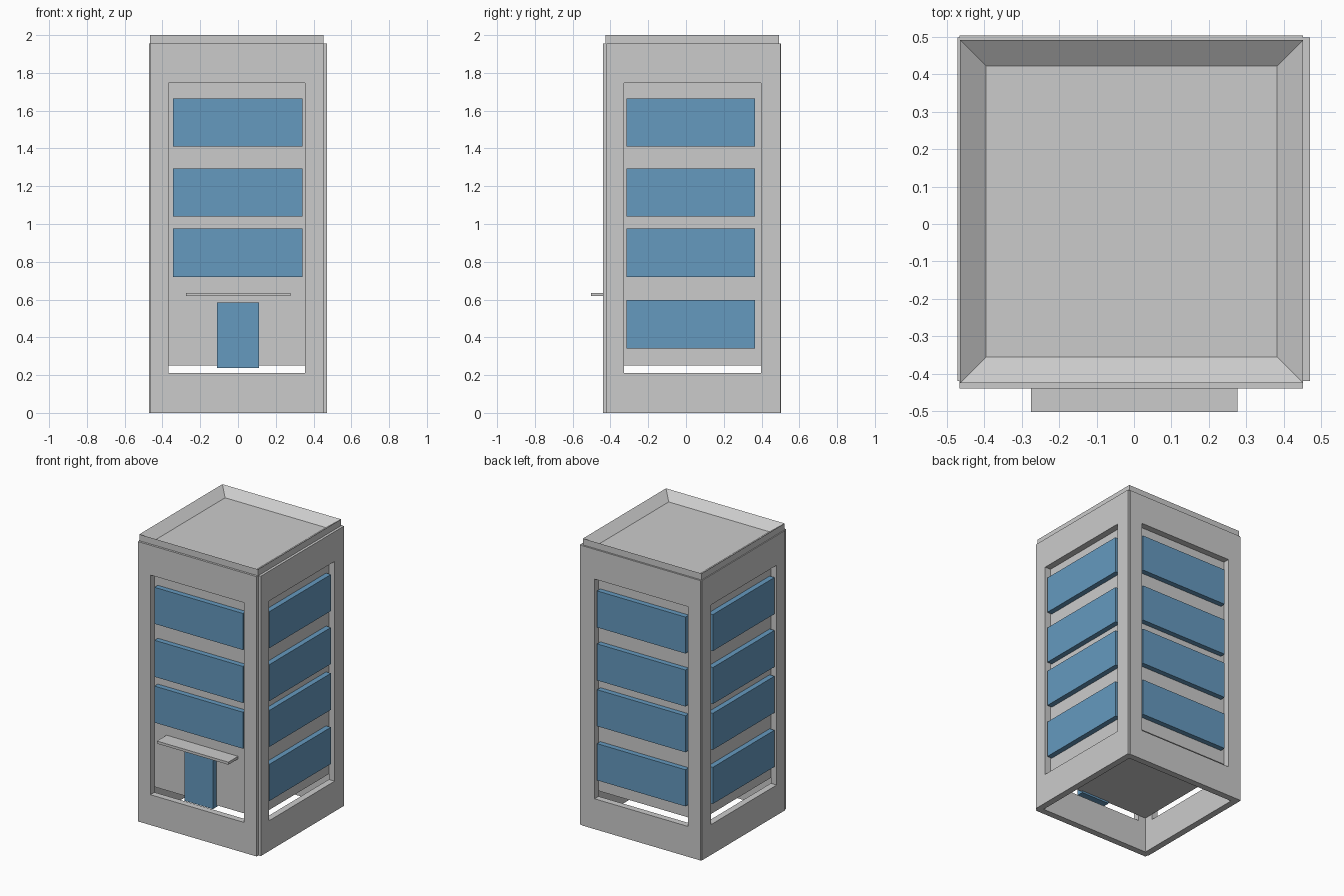
import bpy, bmesh

if "Cube" in bpy.data.objects:
    bpy.data.objects.remove(bpy.data.objects["Cube"])

glass = bpy.data.materials.new("blue_glass")
glass.diffuse_color = (0.13, 0.32, 0.52, 1)
glass.use_nodes = True
glass.node_tree.nodes["Principled BSDF"].inputs["Base Color"].default_value = glass.diffuse_color


def finish(name, bm, mat=None):
    bmesh.ops.recalc_face_normals(bm, faces=bm.faces)
    me = bpy.data.meshes.new(name)
    bm.to_mesh(me)
    bm.free()
    ob = bpy.data.objects.new(name, me)
    bpy.context.collection.objects.link(ob)
    if mat:
        me.materials.append(mat)
    return ob


def box_mesh(lo, hi):
    bm = bmesh.new()
    bmesh.ops.create_cube(bm, size=1)
    for v in bm.verts:
        v.co = [(a + b) / 2 + c * (b - a) for a, b, c in zip(lo, hi, v.co)]
    return bm


def box(name, lo, hi, mat=None):
    return finish(name, box_mesh(lo, hi), mat)


def place(axis, d, u, z):
    # d = position along the wall normal, u = position along the wall
    return (d, u, z) if axis == "x" else (u, d, z)


def wall_frame(name, axis, d0, d1, outer, inner):
    # rectangular wall panel with one tall opening
    bm = bmesh.new()
    rings = []
    for d, (u0, u1, z0, z1) in ((d0, outer), (d1, outer), (d1, inner), (d0, inner)):
        rings.append([bm.verts.new(place(axis, d, u, z))
                      for u, z in ((u0, z0), (u1, z0), (u1, z1), (u0, z1))])
    for i in range(4):
        a, b = rings[i], rings[(i + 1) % 4]
        for k in range(4):
            n = (k + 1) % 4
            bm.faces.new((a[k], a[n], b[n], b[k]))
    return finish(name, bm)


T = 0.045       # wall panel thickness
REC = 0.008     # window setback from the panel face
rows = [(1.41, 1.665), (1.04, 1.295), (0.72, 0.975), (0.342, 0.598)]

# name, normal axis, outward sign, outer face, panel span, opening span, window span, floors
X_SPANS = ((-0.466, 0.452), (-0.369, 0.354), (-0.343, 0.341))
Y_SPANS = ((-0.42, 0.499), (-0.327, 0.396), (-0.314, 0.366))
sides = [
    ("front", "y", -1, -0.440, X_SPANS, 3),
    ("back", "y", 1, 0.504, X_SPANS, 4),
    ("left", "x", -1, -0.472, Y_SPANS, 4),
    ("right", "x", 1, 0.470, Y_SPANS, 4),
]

# wall panels and their window bands
for name, axis, s, face, (span, hole, win), floors in sides:
    inner = face - s * T
    wall_frame(name + "_wall", axis, inner, face,
               (*span, 0.0, 1.955), (*hole, 0.212, 1.747))
    d = sorted((face - s * REC, inner - s * 0.01))
    for i, (z0, z1) in enumerate(rows[:floors]):
        box(f"{name}_window_{i + 1}", place(axis, d[0], win[0], z0),
            place(axis, d[1], win[1], z1), glass)

# building core behind the panels, raised above the ground
box("core", (-0.427, -0.395, 0.25), (0.425, 0.459, 1.93))

# roof slab with a sunken centre
bm = box_mesh((-0.465, -0.425, 1.93), (0.452, 0.492, 2.0))
top = max(bm.faces, key=lambda f: f.calc_center_median().z)
bmesh.ops.inset_region(bm, faces=[top], thickness=0.098)
for v in top.verts:
    v.co.z -= 0.05
finish("roof", bm)

# entrance door and canopy
box("front_door", (-0.11, -0.434, 0.237), (0.11, -0.385, 0.585), glass)
box("door_canopy", (-0.275, -0.502, 0.618), (0.277, -0.39, 0.636))
